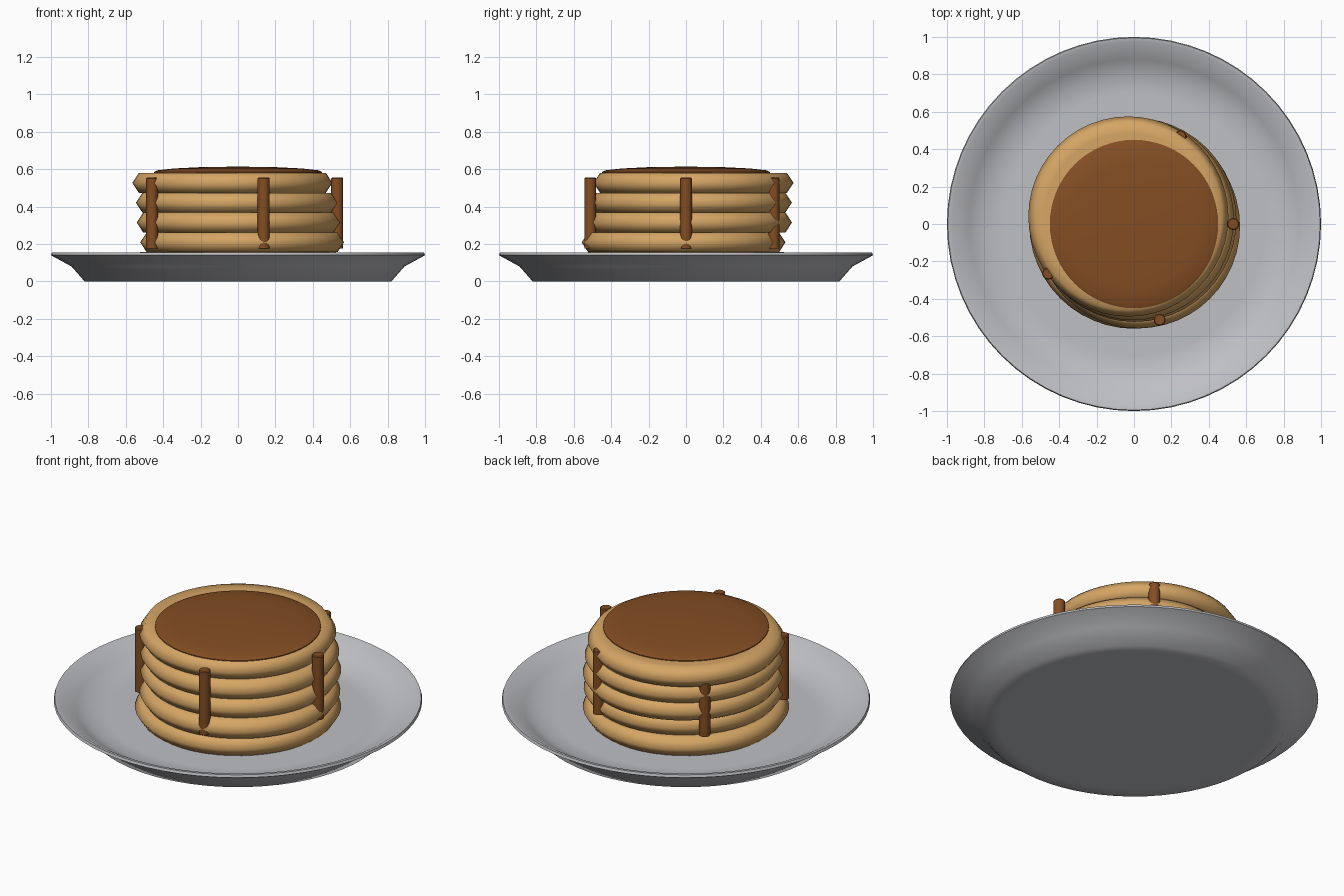
import bpy, math

if "Cube" in bpy.data.objects:
    bpy.data.objects.remove(bpy.data.objects["Cube"])


def material(name, rgb):
    m = bpy.data.materials.new(name)
    m.diffuse_color = (*rgb, 1)
    m.use_nodes = True
    m.node_tree.nodes["Principled BSDF"].inputs["Base Color"].default_value = m.diffuse_color
    return m


TAN = material("golden batter", (0.67, 0.38, 0.13))
BROWN = material("syrup brown", (0.23, 0.076, 0.017))
GREY = material("plate grey", (0.52, 0.525, 0.55))


def lathe(name, profile, mat, loc=(0, 0, 0), sides=64, angle=60):
    """Spin (radius, height) points around z; end points lie on the axis."""
    verts, faces, rings = [], [], []
    for r, z in profile:
        n = 1 if r == 0 else sides
        rings.append([len(verts) + i for i in range(n)])
        verts += [(r * math.cos(2 * math.pi * i / sides),
                   r * math.sin(2 * math.pi * i / sides), z) for i in range(n)]
    for a, b in zip(rings, rings[1:]):
        for i in range(sides):
            j = (i + 1) % sides
            quad = [a[i % len(a)], a[j % len(a)], b[j % len(b)], b[i % len(b)]]
            faces.append(list(dict.fromkeys(quad)))
    me = bpy.data.meshes.new(name)
    me.from_pydata(verts, [], faces)
    me.materials.append(mat)
    ob = bpy.data.objects.new(name, me)
    ob.location = loc
    bpy.context.collection.objects.link(ob)
    bpy.ops.object.select_all(action='DESELECT')
    ob.select_set(True)
    bpy.context.view_layer.objects.active = ob
    bpy.ops.object.shade_smooth_by_angle(angle=math.radians(angle))
    return ob


# Shallow plate with flared rim
lathe("plate", [(0, 0), (0.74, 0), (0.82, 0), (0.89, 0.08), (1.0, 0.14),
                (0.995, 0.155), (0.975, 0.153), (0.88, 0.095), (0.80, 0.05),
                (0.70, 0.05), (0, 0.05)], GREY)

# Stack of five slightly shifted pancakes: x, y, radius (bottom to top)
H = 0.106
stack = [(0.0, 0.0, 0.56), (0.022, -0.013, 0.545), (0.003, 0.022, 0.545),
         (-0.006, 0.026, 0.54), (-0.03, 0.04, 0.535)]
for i, (x, y, r) in enumerate(stack):
    lathe(f"pancake_{i + 1}",
          [(0, 0), (r - 0.09, 0), (r - 0.035, 0), (r, H / 2),
           (r - 0.035, H), (r - 0.09, H), (0, H)],
          TAN, (x, y, 0.05 + i * H), sides=48, angle=75)

# Low domed pool of syrup on top
lathe("syrup_pool", [(0, 0.57), (0.45, 0.57), (0.45, 0.585), (0.43, 0.594),
                     (0.34, 0.604), (0.2, 0.611), (0, 0.614)], BROWN)

# Syrup drips down the side
for i, deg in enumerate((0, 62, 136, 210, 285)):
    a = math.radians(deg)
    lathe(f"syrup_drip_{i + 1}", [(0, 0.175), (0.032, 0.175), (0.032, 0.55),
                                  (0.027, 0.555), (0, 0.555)],
          BROWN, (0.53 * math.cos(a), 0.53 * math.sin(a), 0), sides=16, angle=40)
